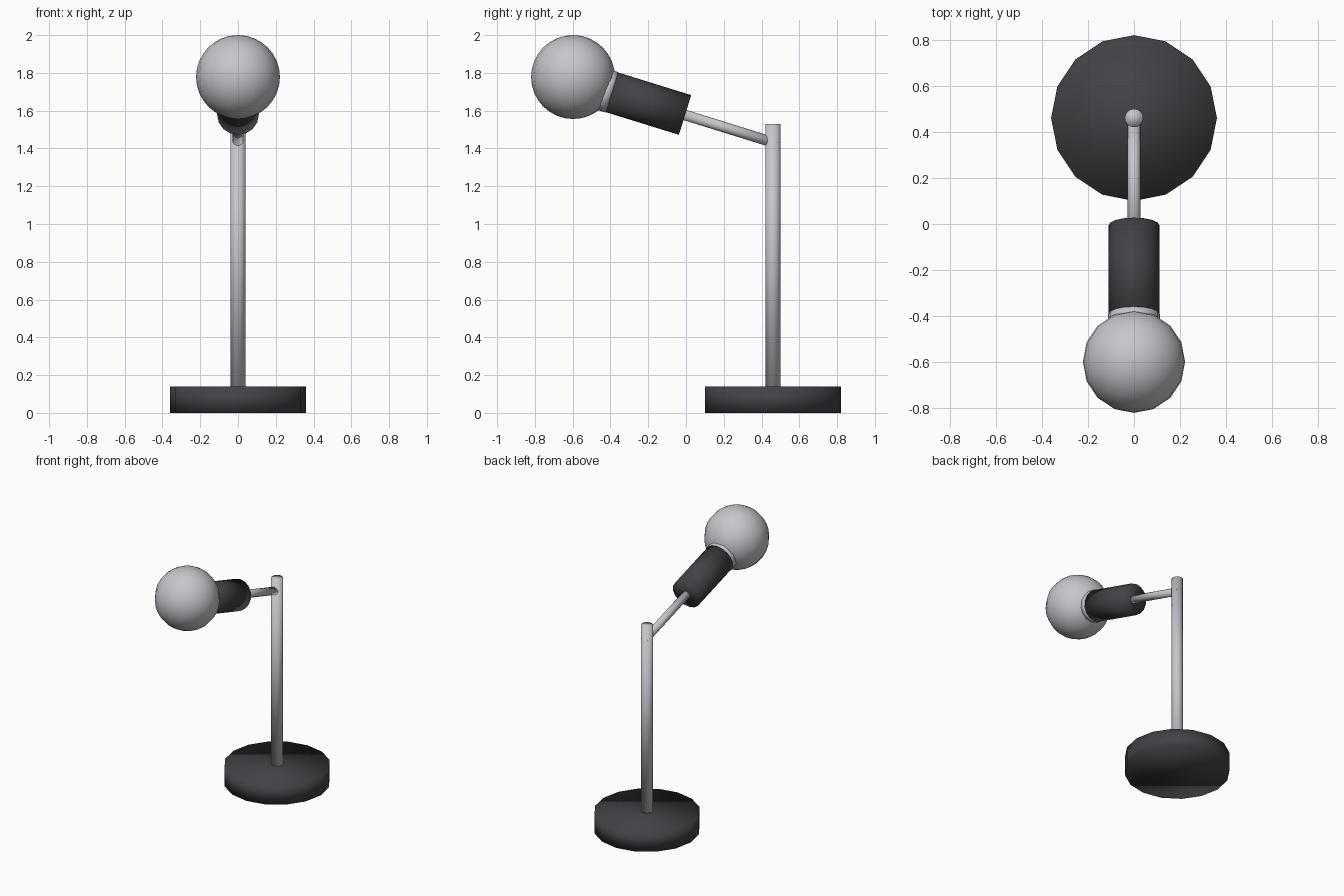
import bpy
from mathutils import Vector

if "Cube" in bpy.data.objects:
    bpy.data.objects.remove(bpy.data.objects["Cube"])


def material(name, rgb):
    m = bpy.data.materials.new(name)
    m.diffuse_color = (*rgb, 1)
    m.use_nodes = True
    m.node_tree.nodes["Principled BSDF"].inputs["Base Color"].default_value = m.diffuse_color
    return m


BLACK = material("charcoal", (0.055, 0.054, 0.062))
GREY = material("light_grey", (0.56, 0.57, 0.60))


def finish(name, mat):
    ob = bpy.context.object
    ob.name = name
    ob.data.materials.append(mat)
    bpy.ops.object.shade_smooth()
    return ob


def rod(name, start, end, radius, mat, sides=16):
    """Closed cylinder between two points in the x = 0 plane."""
    a, b = Vector((0, *start)), Vector((0, *end))
    d = b - a
    bpy.ops.mesh.primitive_cylinder_add(
        vertices=sides, radius=radius, depth=d.length, location=(a + b) / 2,
        rotation=d.to_track_quat('Z', 'Y').to_euler())
    return finish(name, mat)


POLE_Y = 0.46
# Tilted axis shared by the arm, socket and collar
origin = Vector((-0.005, 1.577))
axis = Vector((-0.955, 0.297)).normalized()


def along(t):
    return origin + axis * t


# Foot and upright
rod("base", (POLE_Y, 0), (POLE_Y, 0.14), 0.36, BLACK)
rod("pole", (POLE_Y, 0.13), (POLE_Y, 1.53), 0.04, GREY)

# Tilted arm running through the pole into the socket
rod("arm", along(-0.517), along(0.05), 0.028, GREY)
rod("socket", along(0), along(0.42), 0.11, BLACK)
rod("bulb_collar", along(0.405), along(0.45), 0.112, GREY)

# Globe bulb
bpy.ops.mesh.primitive_uv_sphere_add(
    segments=16, ring_count=16, radius=0.222, location=(0, -0.598, 1.778))
finish("bulb", GREY)
